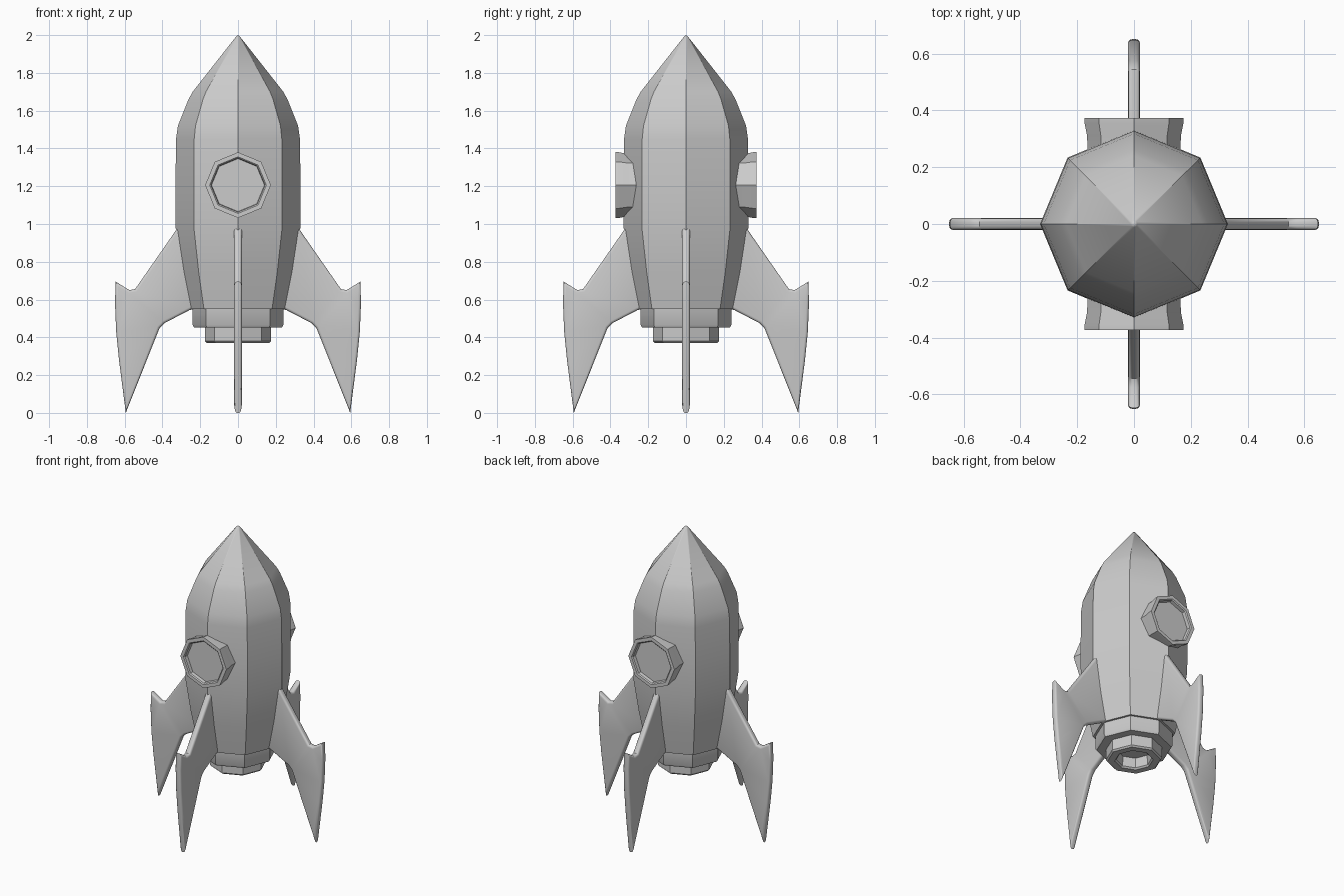
import bpy, bmesh
from math import sin, cos, pi, radians
from mathutils import Matrix, Vector

if "Cube" in bpy.data.objects:
    bpy.data.objects.remove(bpy.data.objects["Cube"])

SIDES = 8


def finish(bm, name, angle=30):
    bmesh.ops.recalc_face_normals(bm, faces=bm.faces[:])
    mesh = bpy.data.meshes.new(name)
    bm.to_mesh(mesh)
    bm.free()
    ob = bpy.data.objects.new(name, mesh)
    bpy.context.collection.objects.link(ob)
    bpy.ops.object.select_all(action='DESELECT')
    ob.select_set(True)
    bpy.context.view_layer.objects.active = ob
    bpy.ops.object.shade_smooth_by_angle(angle=radians(angle))
    return ob


def lathe(name, profile, matrix=Matrix(), angle=30):
    """Eight-sided solid of revolution from (radius, height) points."""
    bm = bmesh.new()
    rings = []
    for r, z in profile:
        if r == 0:
            rings.append([bm.verts.new((0, 0, z))] * SIDES)
        else:
            rings.append([bm.verts.new((r * cos(2 * pi * i / SIDES),
                                        r * sin(2 * pi * i / SIDES), z))
                          for i in range(SIDES)])
    for a, b in zip(rings, rings[1:]):
        for i in range(SIDES):
            j = (i + 1) % SIDES
            quad = list(dict.fromkeys((a[i], a[j], b[j], b[i])))
            bm.faces.new(quad)
    bm.transform(matrix)
    return finish(bm, name, angle)


# Hull with pointed nose
lathe("hull", [(0, 0.55), (0.255, 0.55), (0.295, 0.75), (0.33, 0.98), (0.331, 1.2),
               (0.328, 1.45), (0.318, 1.52), (0.262, 1.66), (0.24, 1.70),
               (0.012, 1.99), (0, 2.0)])

# Stepped engine collar and hollow nozzle
lathe("engine_collar", [(0, 0.57), (0.24, 0.57), (0.24, 0.465), (0.232, 0.452), (0, 0.452)])
lathe("nozzle", [(0, 0.47), (0.175, 0.47), (0.175, 0.38), (0.165, 0.37),
                 (0.12, 0.37), (0.11, 0.38), (0.105, 0.445), (0, 0.445)])

# Portholes, front and back, with a recessed pane
porthole = [(0, 0.2), (0.163, 0.2), (0.165, 0.31), (0.174, 0.355), (0.174, 0.373),
            (0.15, 0.373), (0.143, 0.367), (0.14, 0.345), (0, 0.345)]
for name, side in (("front_porthole", 1), ("back_porthole", -1)):
    lathe(name, porthole,
          Matrix.Translation((0, 0, 1.206)) @ Matrix.Rotation(side * pi / 2, 4, 'X'))

# Four swept fins with rounded rims
outline = [(0.22, 0.99), (0.315, 0.99), (0.34, 0.95), (0.545, 0.655), (0.575, 0.65),
           (0.648, 0.695), (0.651, 0.58), (0.645, 0.43), (0.63, 0.28), (0.594, 0.0),
           (0.415, 0.45), (0.39, 0.475), (0.255, 0.545), (0.18, 0.56)]
HALF = 0.021
for k, name in enumerate(("right_fin", "back_fin", "left_fin", "front_fin")):
    bm = bmesh.new()
    face = bm.faces.new([bm.verts.new((x, -HALF, z)) for x, z in outline])
    ext = bmesh.ops.extrude_face_region(bm, geom=[face])
    moved = [g for g in ext["geom"] if isinstance(g, bmesh.types.BMVert)]
    bmesh.ops.translate(bm, verts=moved, vec=Vector((0, 2 * HALF, 0)))
    bmesh.ops.recalc_face_normals(bm, faces=bm.faces[:])
    rim = [e for e in bm.edges if abs(e.verts[0].co.y - e.verts[1].co.y) < 1e-5]
    bmesh.ops.bevel(bm, geom=rim, offset=0.014, segments=3, profile=0.5,
                    affect='EDGES', clamp_overlap=False)
    bm.transform(Matrix.Rotation(k * pi / 2, 4, 'Z'))
    finish(bm, name, 40)
